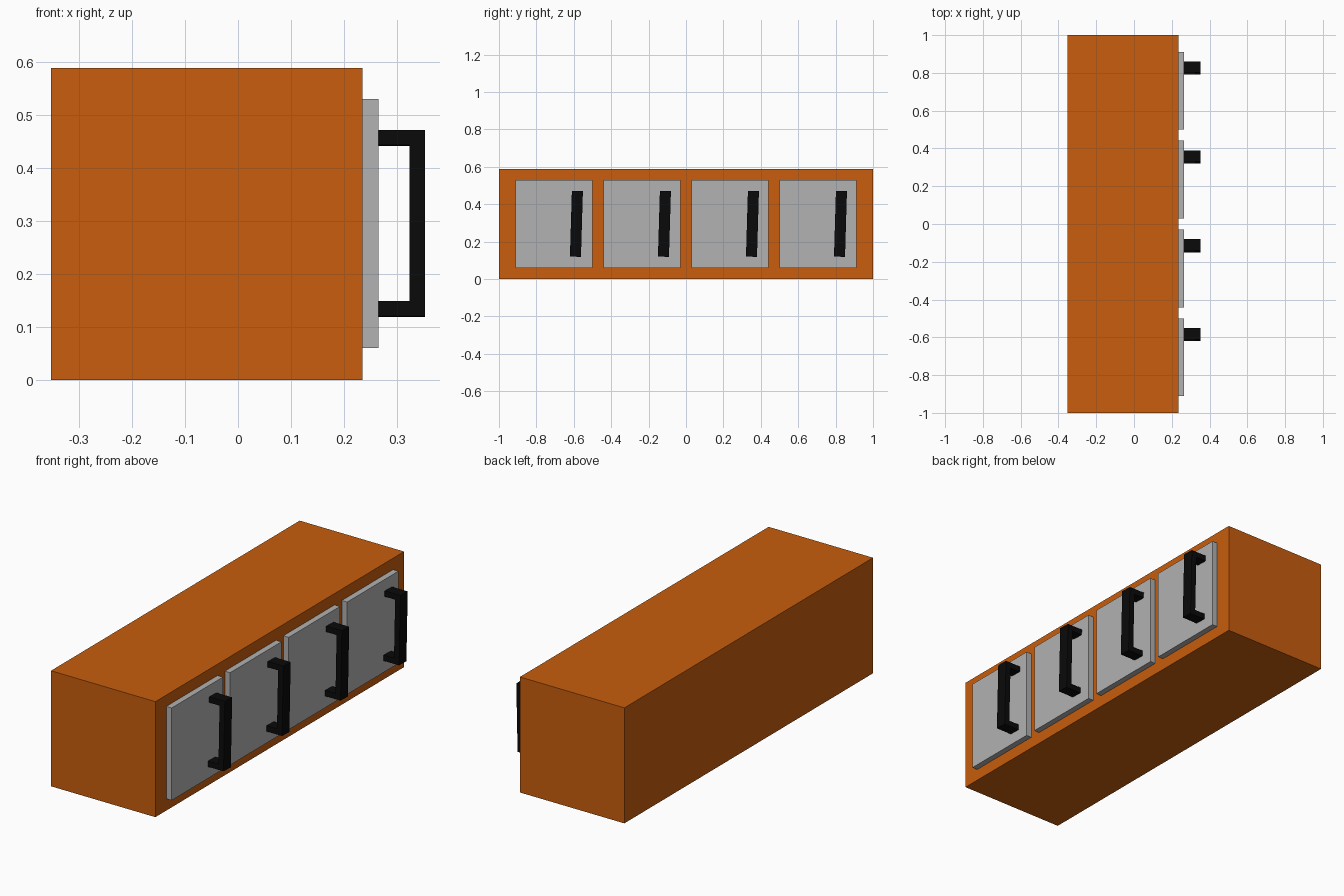
import bpy
import bmesh
from math import radians
from mathutils import Matrix

default_cube = bpy.data.objects.get("Cube")
if default_cube:
    bpy.data.objects.remove(default_cube, do_unlink=True)


def make_material(name, rgb):
    mat = bpy.data.materials.new(name)
    mat.use_nodes = True
    mat.diffuse_color = (*rgb, 1)
    mat.node_tree.nodes["Principled BSDF"].inputs["Base Color"].default_value = (*rgb, 1)
    return mat


def add_prism(name, profile, y_center, width, mat, tilt=0):
    """Extrude an x-z profile along y, then tilt it about its middle."""
    bm = bmesh.new()
    face = bm.faces.new([bm.verts.new((x, -width / 2, z)) for x, z in profile])
    extruded = bmesh.ops.extrude_face_region(bm, geom=[face])["geom"]
    moved = [g for g in extruded if isinstance(g, bmesh.types.BMVert)]
    bmesh.ops.translate(bm, verts=moved, vec=(0, width, 0))
    bmesh.ops.recalc_face_normals(bm, faces=bm.faces)
    z_mid = (min(z for _, z in profile) + max(z for _, z in profile)) / 2
    bm.transform(Matrix.Translation((0, 0, -z_mid)))
    bm.transform(Matrix.Translation((0, y_center, z_mid)) @ Matrix.Rotation(tilt, 4, "X"))
    mesh = bpy.data.meshes.new(name)
    bm.to_mesh(mesh)
    bm.free()
    mesh.materials.append(mat)
    obj = bpy.data.objects.new(name, mesh)
    bpy.context.collection.objects.link(obj)
    return obj


def rectangle(x0, x1, z0, z1):
    return [(x0, z0), (x1, z0), (x1, z1), (x0, z1)]


orange = make_material("orange_paint", (0.58, 0.11, 0.004))
grey = make_material("light_grey", (0.445, 0.445, 0.445))
black = make_material("black", (0.003, 0.003, 0.003))

# Cabinet body
BODY_X, DOOR_X, GRIP_X = 0.235, 0.265, 0.353
add_prism("cabinet_body", rectangle(-GRIP_X, BODY_X, 0, 0.588), 0, 2, orange)

# C-shaped handle outline
LOW, HIGH, BAR = 0.119, 0.471, 0.029
handle = [(DOOR_X, LOW), (GRIP_X, LOW), (GRIP_X, HIGH), (DOOR_X, HIGH),
          (DOOR_X, HIGH - BAR), (GRIP_X - BAR, HIGH - BAR),
          (GRIP_X - BAR, LOW + BAR), (DOOR_X, LOW + BAR)]

# Four doors, each with a slightly tilted handle
for i in range(4):
    y = (i - 1.5) * 0.4706
    add_prism(f"door_{i + 1}", rectangle(BODY_X, DOOR_X, 0.06, 0.53), y, 0.412, grey)
    add_prism(f"door_handle_{i + 1}", handle, y + 0.12, 0.059, black, radians(-1.7))
